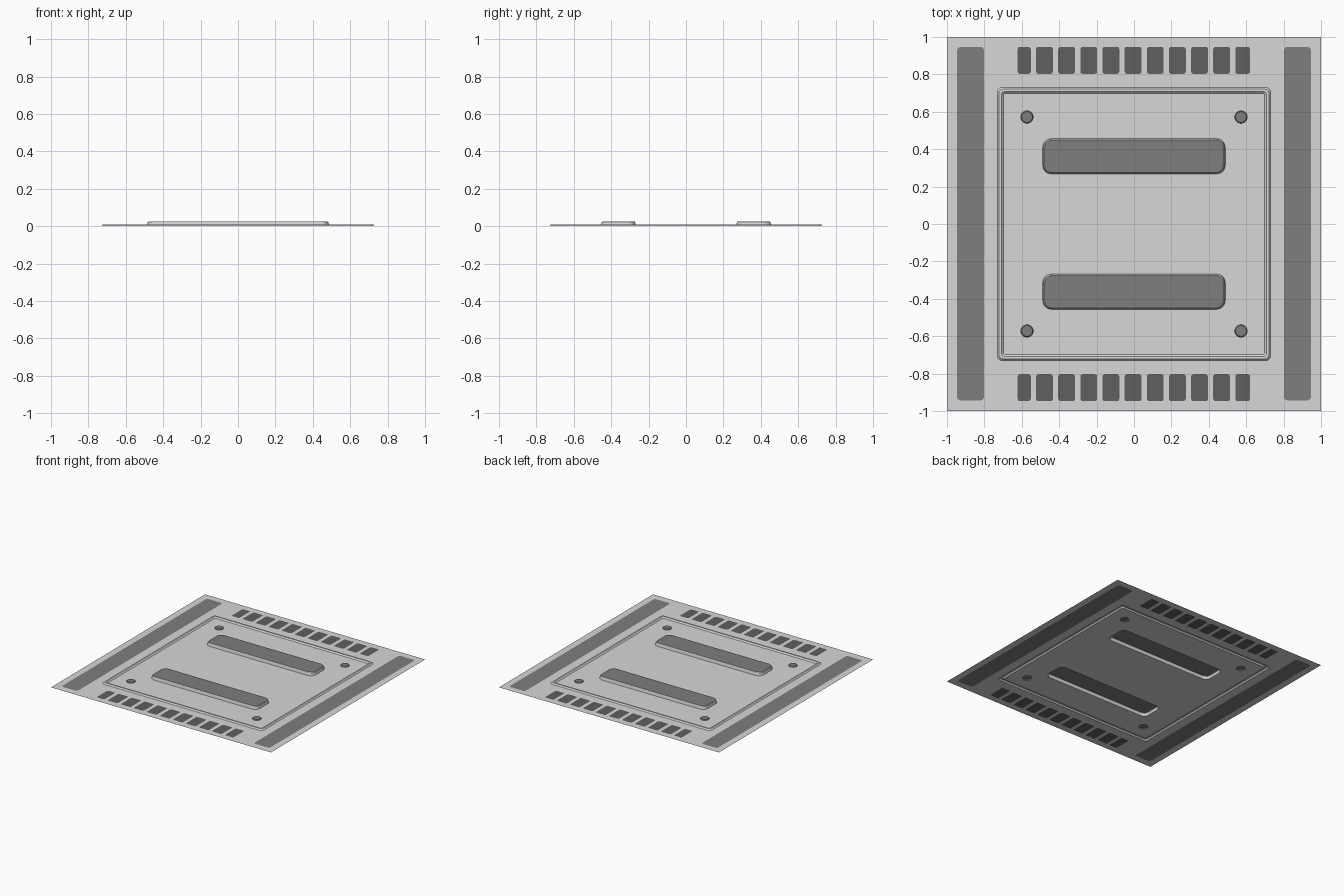
import bpy, bmesh, math

if "Cube" in bpy.data.objects:
    bpy.data.objects.remove(bpy.data.objects["Cube"])


def material(name, v):
    m = bpy.data.materials.new(name)
    m.diffuse_color = (v, v, v, 1)
    m.use_nodes = True
    m.node_tree.nodes["Principled BSDF"].inputs["Base Color"].default_value = m.diffuse_color
    return m


LIGHT = material("light grey metal", 0.68)
MID = material("mid grey", 0.21)
DARK = material("dark grey", 0.115)


def outline(cx, cy, hx, hy, r, seg=5):
    """Rounded rectangle as 2D points, counter-clockwise."""
    pts = []
    for k, (sx, sy) in enumerate([(1, 1), (-1, 1), (-1, -1), (1, -1)]):
        for i in range(seg + 1):
            a = math.pi / 2 * (k + i / seg)
            pts.append((cx + sx * (hx - r) + r * math.cos(a),
                        cy + sy * (hy - r) + r * math.sin(a)))
    return pts


def circle(cx, cy, r, n=24):
    return [(cx + r * math.cos(2 * math.pi * i / n),
             cy + r * math.sin(2 * math.pi * i / n)) for i in range(n)]


def finish(bm, name, mats):
    me = bpy.data.meshes.new(name)
    bm.to_mesh(me)
    bm.free()
    for m in mats:
        me.materials.append(m)
    ob = bpy.data.objects.new(name, me)
    bpy.context.collection.objects.link(ob)
    return ob


def sheet(name, loops, mat):
    """Flat sheet at z = 0: first loop is the rim, the others are holes."""
    bm = bmesh.new()
    edges = []
    for loop in loops:
        vs = [bm.verts.new((x, y, 0)) for x, y in loop]
        edges += [bm.edges.new((vs[i - 1], vs[i])) for i in range(len(vs))]
    bmesh.ops.triangle_fill(bm, edges=edges, use_beauty=True, use_dissolve=False)
    for f in bm.faces:
        f.normal_update()
        if f.normal.z < 0:
            f.normal_flip()
    return finish(bm, name, [mat])


def panels(name, loops, mat):
    """Flat coloured panels filling holes of the sheet."""
    bm = bmesh.new()
    for loop in loops:
        bm.faces.new([bm.verts.new((x, y, 0)) for x, y in loop])
    return finish(bm, name, [mat])


def loft(name, rings, mats, cap=True):
    """Skin (outline, z) rings from outside in; the cap uses the last material."""
    bm = bmesh.new()
    rows = [[bm.verts.new((x, y, z)) for x, y in pts] for pts, z in rings]
    for a, b in zip(rows, rows[1:]):
        for i in range(len(a)):
            bm.faces.new((a[i - 1], a[i], b[i], b[i - 1]))
    if cap:
        bm.faces.new(rows[-1]).material_index = len(mats) - 1
    return finish(bm, name, mats)


# outlines of the coloured panels
strips = [outline(s * 0.874, 0.002, 0.072, 0.945, 0.02) for s in (-1, 1)]
slots = []
for s in (-1, 1):
    for i in range(11):
        x0 = -0.597 + 0.1184 * i - 0.045
        x1 = x0 + 0.09
        x0, x1 = max(x0, -0.622), min(x1, 0.62)
        slots.append(outline((x0 + x1) / 2, s * 0.875, (x1 - x0) / 2, 0.072, 0.012, 3))

bar_y = 0.362
studs = [(sx * 0.572, sy * 0.572) for sx in (-1, 1) for sy in (-1, 1)]
ridge_out = outline(0, 0, 0.73, 0.73, 0.026)
ridge_in = outline(0, 0, 0.698, 0.698, 0.012)
bar_loops = [outline(0, s * bar_y, 0.488, 0.094, 0.045) for s in (-1, 1)]
stud_loops = [circle(x, y, 0.034) for x, y in studs]

# base sheet around and inside the ridge
square = [(-1, -1), (1, -1), (1, 1), (-1, 1)]
sheet("outer_sheet", [square, ridge_out] + strips + slots, LIGHT)
sheet("inner_sheet", [ridge_in] + bar_loops + stud_loops, LIGHT)

# painted side strips and rows of slots
panels("side_strips", strips, MID)
panels("slot_rows", slots, DARK)

# embossed square ridge
loft("frame_ridge", [(ridge_out, 0),
                     (outline(0, 0, 0.721, 0.721, 0.022), 0.010),
                     (outline(0, 0, 0.708, 0.708, 0.016), 0.010),
                     (ridge_in, 0)], [LIGHT], cap=False)

# two raised bars with dark tops
for s, label in ((-1, "front"), (1, "back")):
    y = s * bar_y
    loft(label + "_raised_bar", [(outline(0, y, 0.488, 0.094, 0.045), 0),
                                 (outline(0, y, 0.483, 0.090, 0.042), 0.021),
                                 (outline(0, y, 0.478, 0.087, 0.040), 0.025)],
         [LIGHT, MID])

# four corner studs
for i, (x, y) in enumerate(studs):
    loft("corner_stud_%d" % (i + 1), [(circle(x, y, 0.034), 0),
                                      (circle(x, y, 0.029), 0.007),
                                      (circle(x, y, 0.022), 0.007)], [MID])
